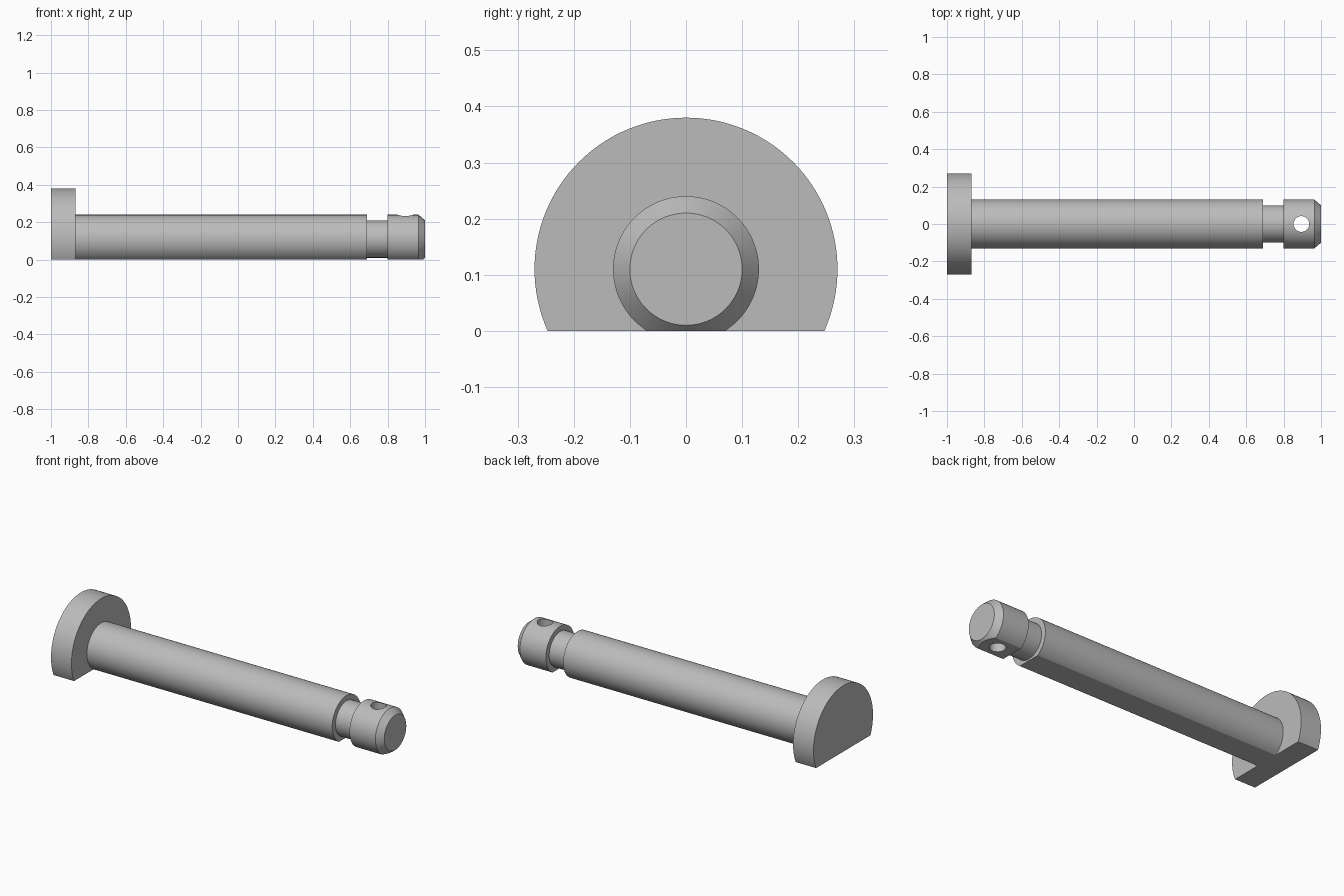
import bpy, bmesh, math
from mathutils import Matrix

cube = bpy.data.objects.get("Cube")
if cube:
    bpy.data.objects.remove(cube, do_unlink=True)

AXIS_Z = 0.11
SEGMENTS = 128

steel = bpy.data.materials.new("grey steel")
steel.use_nodes = True
colour = (0.5, 0.5, 0.5, 1)
steel.diffuse_color = colour
steel.node_tree.nodes["Principled BSDF"].inputs["Base Color"].default_value = colour


def make_object(name, bm):
    bmesh.ops.recalc_face_normals(bm, faces=bm.faces)
    mesh = bpy.data.meshes.new(name)
    bm.to_mesh(mesh)
    bm.free()
    mesh.materials.append(steel)
    obj = bpy.data.objects.new(name, mesh)
    bpy.context.collection.objects.link(obj)
    return obj


def lathe(name, profile):
    """Turn (x, radius) points about the long axis, with flat end caps."""
    bm = bmesh.new()
    rings = []
    for x, r in profile:
        angles = [math.tau * i / SEGMENTS for i in range(SEGMENTS)]
        rings.append([bm.verts.new((x, r * math.cos(a), AXIS_Z + r * math.sin(a)))
                      for a in angles])
    for a, b in zip(rings, rings[1:]):
        for i in range(SEGMENTS):
            j = (i + 1) % SEGMENTS
            bm.faces.new((a[i], a[j], b[j], b[i]))
    bm.faces.new(rings[0])
    bm.faces.new(rings[-1])
    return make_object(name, bm)


def cut(target, cutter):
    cutter.hide_render = True
    mod = target.modifiers.new("cut", 'BOOLEAN')
    mod.operation = 'DIFFERENCE'
    mod.solver = 'EXACT'
    mod.object = cutter
    bpy.context.view_layer.objects.active = target
    bpy.ops.object.modifier_apply(modifier=mod.name)
    bpy.data.objects.remove(cutter, do_unlink=True)


# Turned pin: wide head, shaft, retaining groove, chamfered tip
pin = lathe("clevis_pin", [
    (-1, 0.27), (-0.87, 0.27), (-0.87, 0.13), (0.69, 0.13), (0.69, 0.1),
    (0.8, 0.1), (0.8, 0.13), (0.965, 0.13), (1, 0.1)])

# Flat along the underside
bm = bmesh.new()
bmesh.ops.create_cube(bm, size=1, matrix=Matrix.Translation((0, 0, -0.5))
                      @ Matrix.Diagonal((3, 2, 1, 1)))
cut(pin, make_object("flat_cutter", bm))

# Cross hole through the tip
bm = bmesh.new()
bmesh.ops.create_cone(bm, cap_ends=True, segments=64, radius1=0.042, radius2=0.042,
                      depth=1, matrix=Matrix.Translation((0.895, 0, AXIS_Z)))
cut(pin, make_object("hole_cutter", bm))

# Smooth turned surfaces with crisp edges
bpy.ops.object.select_all(action='DESELECT')
pin.select_set(True)
bpy.context.view_layer.objects.active = pin
bpy.ops.object.shade_smooth_by_angle(angle=math.radians(25))
